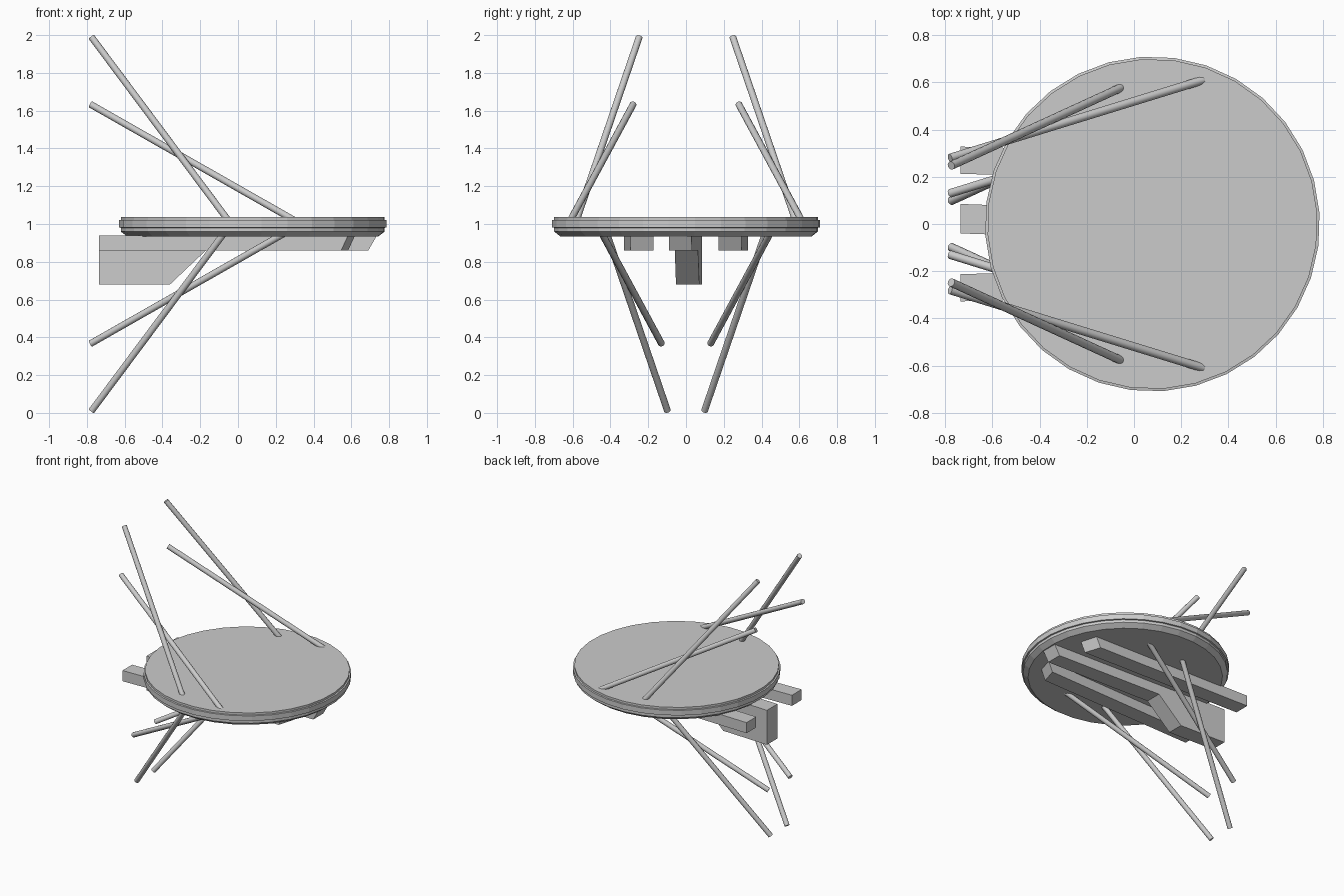
import bpy, math
from mathutils import Vector

if "Cube" in bpy.data.objects:
    bpy.data.objects.remove(bpy.data.objects["Cube"])


def make_mesh(name, verts, faces):
    mesh = bpy.data.meshes.new(name)
    mesh.from_pydata(verts, [], faces)
    mesh.update()
    ob = bpy.data.objects.new(name, mesh)
    bpy.context.collection.objects.link(ob)
    return ob


def lathe(name, profile, n, cx, turn):
    verts = [(cx + r * math.cos(turn + i * math.tau / n),
              r * math.sin(turn + i * math.tau / n), z)
             for r, z in profile for i in range(n)]
    faces = [(k * n + i, k * n + (i + 1) % n, (k + 1) * n + (i + 1) % n, (k + 1) * n + i)
             for k in range(len(profile) - 1) for i in range(n)]
    last = (len(profile) - 1) * n
    faces += [tuple(reversed(range(n))), tuple(range(last, last + n))]
    return make_mesh(name, verts, faces)


def rod(name, a, b, radius=0.018):
    a, b = Vector(a), Vector(b)
    d = b - a
    bpy.ops.mesh.primitive_cylinder_add(vertices=12, radius=radius, depth=d.length,
                                        location=(a + b) / 2,
                                        rotation=d.to_track_quat('Z', 'Y').to_euler())
    ob = bpy.context.object
    ob.name = name
    bpy.ops.object.shade_smooth_by_angle(angle=math.radians(40))


def beam(name, profile, lo, hi, hi_shift=0.0, mirror=1):
    """Side profile (x, z) spanned between two y lines that drift along x.
    lo and hi give y at x = -0.735 and at x = 0.72."""
    def y_at(line, x):
        t = (x + 0.735) / 1.455
        return line[0] + (line[1] - line[0]) * t
    n = len(profile)
    near = [(x, mirror * y_at(lo, x), z) for x, z in profile]
    far = []
    for x, z in profile:
        xs = x + (hi_shift if x > 0 else 0)
        far.append((xs, mirror * y_at(hi, xs), z))
    faces = [tuple(range(n)), tuple(reversed(range(n, 2 * n)))]
    faces += [((i + 1) % n, i, n + i, n + (i + 1) % n) for i in range(n)]
    if mirror < 0:
        faces = [tuple(reversed(f)) for f in faces]
    make_mesh(name, near + far, faces)


# Round plate with raised rim and bevelled underside
lathe("round_plate", [(0.665, 0.933), (0.70, 0.96), (0.70, 0.98), (0.71, 0.982),
                      (0.71, 1.02), (0.70, 1.022), (0.70, 1.038)],
      32, 0.078, math.radians(3.8))

# Crossed rods above and below, mirrored left and right
for side, label in ((1, "back"), (-1, "front")):
    for up, inset, level in ((1, 0.0, "upper"), (-1, 0.15, "lower")):
        rod(f"{level}_{label}_steep_rod",
            (-0.775, side * (0.248 - inset), 1 + up * 0.989),
            (-0.045, side * (0.583 - inset), 1 + up * 0.01))
        rod(f"{level}_{label}_shallow_rod",
            (-0.78, side * (0.28 - inset), 1 + up * 0.633),
            (0.315, side * (0.617 - inset), 1 + up * 0.01))

# Underside beams
side_profile = [(-0.735, 0.94), (-0.735, 0.86), (0.583, 0.86), (0.62, 0.94)]
for side, label in ((1, "back"), (-1, "front")):
    beam(f"{label}_beam", side_profile, (0.213, 0.168), (0.328, 0.29), -0.037, side)

# Middle beam with deep block at its left end
beam("middle_beam", [(-0.735, 0.94), (-0.735, 0.68), (-0.36, 0.68), (-0.17, 0.86),
                     (0.69, 0.86), (0.736, 0.94)], (-0.04, -0.09), (0.085, 0.03))
